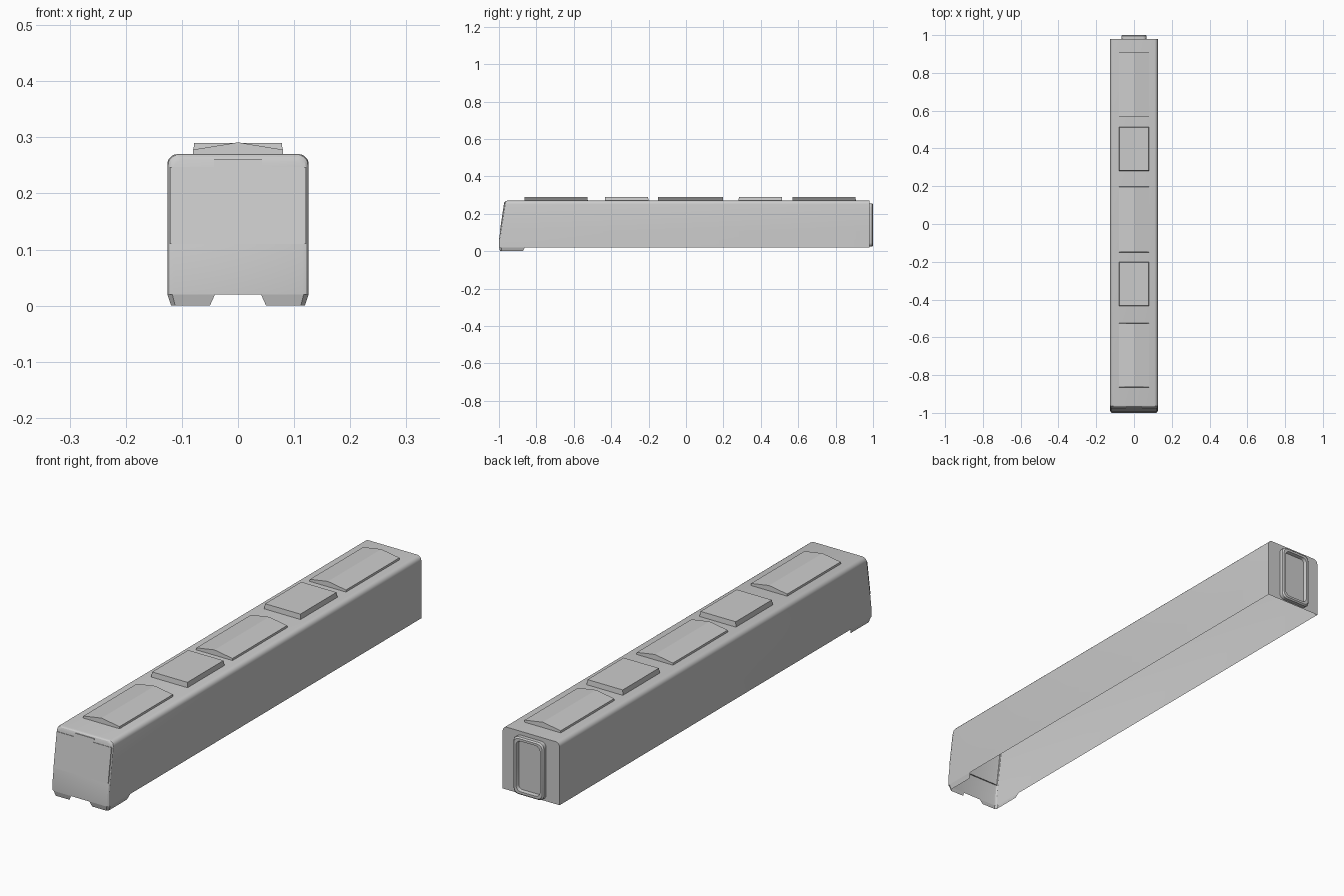
import bpy, bmesh
from math import sin, cos, pi, radians

if "Cube" in bpy.data.objects:
    bpy.data.objects.remove(bpy.data.objects["Cube"])

grey = bpy.data.materials.new("plain grey")
grey.use_nodes = True
COLOR = (0.6, 0.6, 0.6, 1)
grey.diffuse_color = COLOR
grey.node_tree.nodes["Principled BSDF"].inputs["Base Color"].default_value = COLOR


def finish(name, bm, angle=25):
    bmesh.ops.recalc_face_normals(bm, faces=bm.faces)
    mesh = bpy.data.meshes.new(name)
    bm.to_mesh(mesh)
    bm.free()
    mesh.materials.append(grey)
    obj = bpy.data.objects.new(name, mesh)
    bpy.context.collection.objects.link(obj)
    bpy.ops.object.select_all(action='DESELECT')
    obj.select_set(True)
    bpy.context.view_layer.objects.active = obj
    bpy.ops.object.shade_smooth_by_angle(angle=radians(angle))
    return obj


def loft(bm, rings, closed=True):
    """Join successive rings of points with quads; return the vertex rings."""
    vs = [[bm.verts.new(p) for p in r] for r in rings]
    n = len(vs[0])
    for a, b in zip(vs, vs[1:]):
        for i in range(n if closed else n - 1):
            j = (i + 1) % n
            bm.faces.new((a[i], a[j], b[j], b[i]))
    return vs


HALF, FLOOR, TOP, BACK = 0.126, 0.02, 0.27, 0.98


def nose(z):
    """Front surface y at height z: sloped windscreen above an upright bumper."""
    if z > 0.11:
        return -0.993 + (z - 0.11) * 0.15
    return -1.0 + max(0, z - 0.06) * 0.14


# Car shell: rounded roof section run back to front, open underneath
R = 0.018
right = [(HALF, z) for z in (FLOOR, 0.06, 0.11)]
right += [(HALF - R + R * cos(t * pi / 10), TOP - R + R * sin(t * pi / 10)) for t in range(6)]
section = right + [(-x, z) for x, z in reversed(right)]


def front_ring(inset, back):
    kx = 1 - inset / HALF
    kz = 1 - inset / (TOP - FLOOR)
    pts = [(x * kx, FLOOR + (z - FLOOR) * kz) for x, z in section]
    return [(x, nose(z) + back, z) for x, z in pts]


bm = bmesh.new()
back = [(x, BACK, z) for x, z in section]
rings = loft(bm, [back, front_ring(0, 0.012), front_ring(0.0015, 0.005),
                  front_ring(0.005, 0.0015), front_ring(0.011, 0)], closed=False)
bm.faces.new(rings[0])
face = rings[-1]
n = len(face)
for i in range(n // 2 - 1):
    bm.faces.new((face[i], face[i + 1], face[n - 2 - i], face[n - 1 - i]))
finish("car_shell", bm)

# Windscreen panel with a raised tab for the destination display
half = [(0.121, 0.11), (0.121, 0.247), (0.043, 0.247), (0.043, 0.261)]
outline = half + [(-x, z) for x, z in reversed(half)]
bm = bmesh.new()
rings = loft(bm, [[(x, nose(z) + d, z) for x, z in outline] for d in (0.005, -0.002)])
bm.faces.new(rings[1])
finish("windscreen", bm)

# Tapered skirts under the nose, one each side of the coupler gap
upper = [(0.041, -0.999), (0.117, -0.999), (0.126, -0.988), (0.126, -0.862)]
lower = [(0.050, -0.994), (0.112, -0.994), (0.119, -0.986), (0.119, -0.872)]
for name, s in (("left_skirt", 1), ("right_skirt", -1)):
    bm = bmesh.new()
    loft(bm, [[(s * x, y, FLOOR) for x, y in upper], [(s * x, y, 0) for x, y in lower]],
         closed=False)
    finish(name, bm)

# Rear gangway: rounded frame with a recessed door
def rounded(w, h, y, r=0.02, steps=4):
    pts = []
    for k, (sx, sz) in enumerate(((1, 1), (-1, 1), (-1, -1), (1, -1))):
        for t in range(steps + 1):
            a = (k + t / steps) * pi / 2
            pts.append((sx * (w - r) + r * cos(a), y, 0.14 + sz * (h - r) + r * sin(a)))
    return pts


bm = bmesh.new()
rings = loft(bm, [rounded(0.067, 0.115, BACK), rounded(0.067, 0.115, 0.995),
                  rounded(0.062, 0.110, 1.0), rounded(0.053, 0.101, 1.0),
                  rounded(0.050, 0.098, 0.986, 0.015)])
bm.faces.new(rings[-1])
finish("gangway_frame", bm)


# Roof equipment: three long ridged covers and two flat boxes between them
def roof_unit(name, y0, y1, eave, ridge, taper):
    a, b = 0.081, 0.081 - taper
    profile = [(a, TOP - 0.004), (b, eave), (0, ridge), (-b, eave), (-a, TOP - 0.004)]
    bm = bmesh.new()
    ends = [[(x, y + s * (taper if z > TOP else 0), z) for x, z in profile]
            for y, s in ((y0, 1), (y1, -1))]
    rings = loft(bm, ends, closed=False)
    for r in rings:
        bm.faces.new(r)
    finish(name, bm, 5)


for tag, y0, y1 in (("front", -0.865, -0.525), ("middle", -0.15, 0.198), ("rear", 0.568, 0.908)):
    roof_unit(tag + "_roof_cover", y0, y1, 0.278, 0.291, 0.001)
for tag, y0, y1 in (("front", -0.435, -0.2), ("rear", 0.28, 0.515)):
    roof_unit(tag + "_roof_box", y0, y1, 0.29, 0.29, 0.003)
